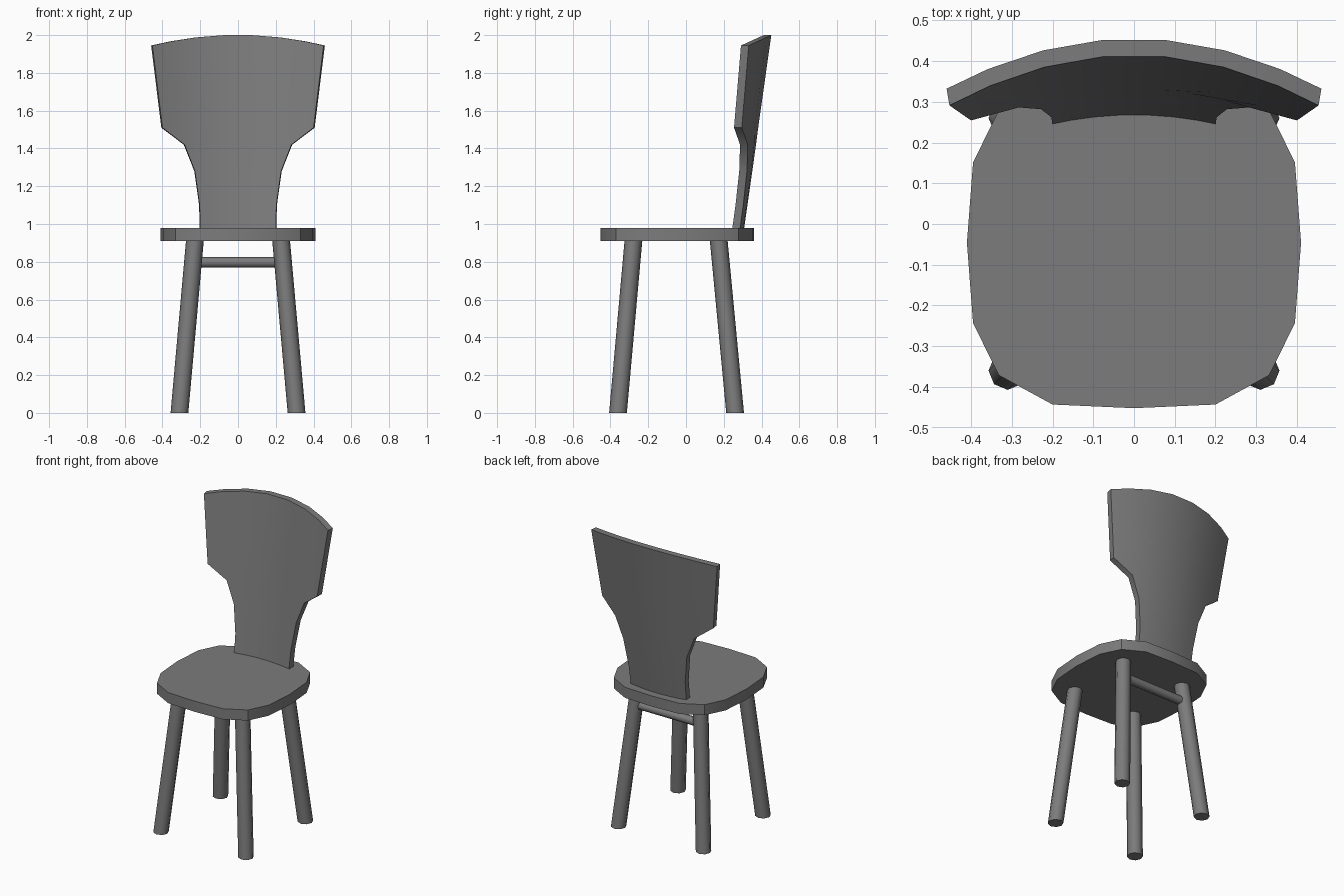
import bpy
import bmesh
from mathutils import Vector
from math import radians, cos, sin, tau

cube = bpy.data.objects.get("Cube")
if cube:
    bpy.data.objects.remove(cube)

grey = bpy.data.materials.new("grey paint")
grey.use_nodes = True
GREY = (0.2, 0.2, 0.2, 1)
grey.diffuse_color = GREY
grey.node_tree.nodes["Principled BSDF"].inputs["Base Color"].default_value = GREY


def finish(name, bm, angle):
    """Turn a bmesh into a named, shaded object."""
    bmesh.ops.recalc_face_normals(bm, faces=bm.faces)
    mesh = bpy.data.meshes.new(name)
    bm.to_mesh(mesh)
    bm.free()
    mesh.materials.append(grey)
    obj = bpy.data.objects.new(name, mesh)
    bpy.context.collection.objects.link(obj)
    bpy.ops.object.select_all(action='DESELECT')
    obj.select_set(True)
    bpy.context.view_layer.objects.active = obj
    bpy.ops.object.shade_smooth_by_angle(angle=radians(angle))
    return obj


def loft(name, lower, upper, angle):
    """Close two matching rings of points into a solid."""
    bm = bmesh.new()
    a = [bm.verts.new(p) for p in lower]
    b = [bm.verts.new(p) for p in upper]
    bm.faces.new(a)
    bm.faces.new(b)
    for i in range(len(a)):
        j = (i + 1) % len(a)
        bm.faces.new((a[i], a[j], b[j], b[i]))
    return finish(name, bm, angle)


def ring(centre, radius, u, v, sides=8):
    return [Vector(centre) + radius * (cos(tau * i / sides) * Vector(u)
            + sin(tau * i / sides) * Vector(v)) for i in range(sides)]


# Seat: rounded square, mirrored from one quarter of its outline
SEAT_Y = -0.046
quarter = [(0.41, 0), (0.395, 0.197), (0.332, 0.325), (0.2, 0.397), (0, 0.406)]
half = quarter + [(-x, y) for x, y in quarter[-2::-1]]
outline = half + [(x, -y) for x, y in half[-2:0:-1]]
loft("seat", [(x, y + SEAT_Y, 0.91) for x, y in outline],
     [(x, y + SEAT_Y, 0.98) for x, y in outline], 30)

# Legs: splayed rods with level ends
X, Y, Z = (1, 0, 0), (0, 1, 0), (0, 0, 1)
for side, sx in (("left", 1), ("right", -1)):
    for end, foot_y, top_y in (("front", -0.36, -0.278), ("back", 0.26, 0.173)):
        loft(f"{end}_{side}_leg", ring((sx * 0.31, foot_y, 0), 0.047, X, Y),
             ring((sx * 0.228, top_y, 0.915), 0.047, X, Y), 50)

# Rung between the back legs
loft("back_rung", ring((-0.24, 0.185, 0.797), 0.028, Y, Z),
     ring((0.24, 0.185, 0.797), 0.028, Y, Z), 50)

# Backrest: leaning curved panel, given by height and half width
rows = [(0.975, 0.2), (1.1, 0.203), (1.28, 0.228), (1.42, 0.283),
        (1.51, 0.4), (1.945, 0.453)]
fractions = [0.17, 0.485, 0.78, 1]
columns = [-f for f in reversed(fractions)] + fractions
bm = bmesh.new()
front, back = [], []
for z, width in rows:
    front_row, back_row = [], []
    for f in columns:
        x = f * width
        # the top edge is crowned
        h = z + 0.056 * (1 - f * f) if z == rows[-1][0] else z
        y = 0.268 + 0.143 * (h - 0.98) - 0.56 * x * x
        front_row.append(bm.verts.new((x, y, h)))
        back_row.append(bm.verts.new((x * 1.015, y + 0.041, h)))
    front.append(front_row)
    back.append(back_row)
for r in range(len(rows) - 1):
    for c in range(len(columns) - 1):
        for g in (front, back):
            bm.faces.new((g[r][c], g[r][c + 1], g[r + 1][c + 1], g[r + 1][c]))
# rim joining the front and back sheets
for c in range(len(columns) - 1):
    for r in (0, -1):
        bm.faces.new((front[r][c], front[r][c + 1], back[r][c + 1], back[r][c]))
for r in range(len(rows) - 1):
    for c in (0, -1):
        bm.faces.new((front[r][c], front[r + 1][c], back[r + 1][c], back[r][c]))
finish("backrest", bm, 35)
